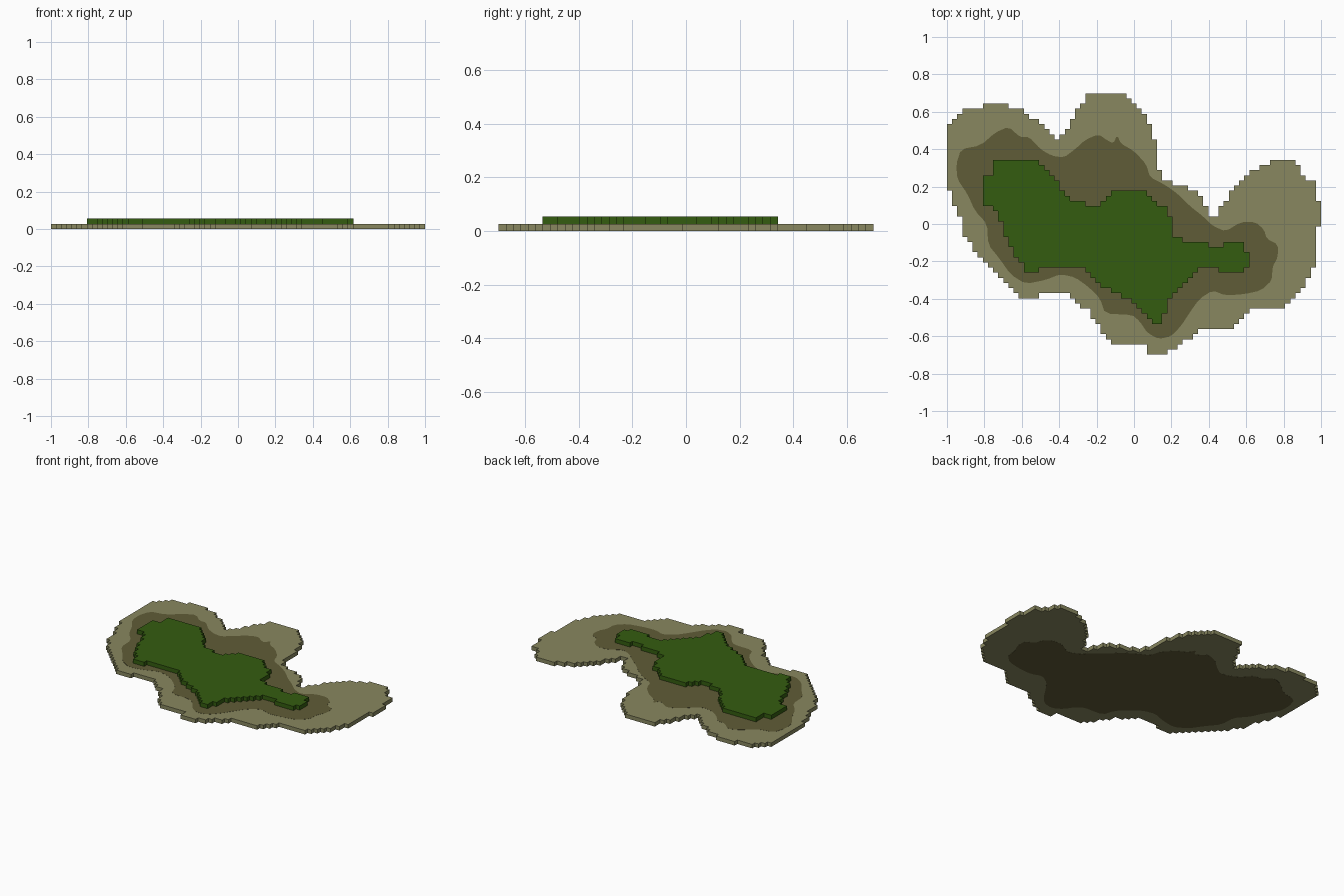
import bpy, bmesh, math

if "Cube" in bpy.data.objects:
    bpy.data.objects.remove(bpy.data.objects["Cube"], do_unlink=True)

CELL = 2 / 73                 # size of one terrain cell, also the layer height
NX, NY = 73, 51
X0, Y0 = -1.0, -NY * CELL / 2
SKIN = 0.0006                 # how far the mud plates stand proud of the shore


def material(name, rgb):
    m = bpy.data.materials.new(name)
    m.use_nodes = True
    m.diffuse_color = (*rgb, 1)
    bsdf = next(n for n in m.node_tree.nodes if n.type == 'BSDF_PRINCIPLED')
    bsdf.inputs["Base Color"].default_value = (*rgb, 1)
    bsdf.inputs["Roughness"].default_value = 0.9
    return m


SAND = material("khaki sand", (0.246, 0.242, 0.115))
MUD = material("dark mud", (0.117, 0.107, 0.038))
GRASS = material("grass green", (0.034, 0.107, 0.005))


def inside(x, y, poly):
    """Even-odd point in polygon test."""
    hit = False
    for (ax, ay), (bx, by) in zip(poly, poly[1:] + poly[:1]):
        if (ay > y) != (by > y) and x < ax + (y - ay) * (bx - ax) / (by - ay):
            hit = not hit
    return hit


def round_off(poly):
    """One corner-cutting pass."""
    out = []
    for (ax, ay), (bx, by) in zip(poly, poly[1:] + poly[:1]):
        out += [(ax * .8 + bx * .2, ay * .8 + by * .2),
                (ax * .2 + bx * .8, ay * .2 + by * .8)]
    return out


def finish(bm, name, mat, height):
    """Thicken the flat faces upwards and make the object."""
    ext = bmesh.ops.extrude_face_region(bm, geom=bm.faces[:], use_keep_orig=True)
    top = [v for v in ext["geom"] if isinstance(v, bmesh.types.BMVert)]
    bmesh.ops.translate(bm, verts=top, vec=(0, 0, height))
    bmesh.ops.recalc_face_normals(bm, faces=bm.faces[:])
    me = bpy.data.meshes.new(name)
    bm.to_mesh(me)
    bm.free()
    me.materials.append(mat)
    ob = bpy.data.objects.new(name, me)
    bpy.context.collection.objects.link(ob)
    return ob


def stepped_layer(name, poly, z, height, mat):
    """Layer made of whole grid cells, so its rim is stair-stepped."""
    bm = bmesh.new()
    verts = {}

    def corner(i, j):
        if (i, j) not in verts:
            verts[i, j] = bm.verts.new((X0 + i * CELL, Y0 + j * CELL, z))
        return verts[i, j]

    for i in range(NX):
        for j in range(NY):
            if inside(X0 + (i + .5) * CELL, Y0 + (j + .5) * CELL, poly):
                bm.faces.new([corner(i, j), corner(i + 1, j),
                              corner(i + 1, j + 1), corner(i, j + 1)])
    return finish(bm, name, mat, height)


def smooth_plate(name, poly, z, height, mat):
    bm = bmesh.new()
    bm.faces.new([bm.verts.new((x, y, z)) for x, y in poly])
    return finish(bm, name, mat, height)


# Outlines, clockwise from the left
shore = [(-1, .51), (-.96, .56), (-.89, .62), (-.81, .62), (-.8, .645), (-.69, .645),
         (-.68, .62), (-.61, .62), (-.53, .56), (-.43, .46), (-.4, .46), (-.35, .52),
         (-.34, .56), (-.29, .62), (-.24, .7), (-.06, .7), (-.03, .66), (.02, .64),
         (.07, .55), (.1, .48), (.13, .41), (.13, .31), (.16, .23), (.25, .21),
         (.31, .18), (.37, .14), (.38, .1), (.42, .04), (.44, .05), (.5, .14),
         (.52, .19), (.58, .25), (.64, .29), (.73, .33), (.87, .33), (.91, .26),
         (.97, .21), (.97, .11), (1, .11), (1, -.02), (.97, -.02), (.97, -.2),
         (.94, -.28), (.9, -.35), (.84, -.41), (.77, -.455), (.62, -.455), (.58, -.5),
         (.52, -.56), (.36, -.57), (.28, -.62), (.23, -.665), (.13, -.7), (.08, -.7),
         (.05, -.64), (-.12, -.64), (-.17, -.58), (-.25, -.46), (-.34, -.38),
         (-.5, -.38), (-.53, -.405), (-.58, -.405), (-.68, -.33), (-.74, -.25),
         (-.82, -.19), (-.86, -.12), (-.92, -.04), (-.93, .03), (-.96, .1), (-1, .22)]

mud = [(-.95, .32), (-.925, .4), (-.82, .42), (-.74, .49), (-.67, .52), (-.61, .465),
       (-.56, .465), (-.5, .4), (-.44, .365), (-.375, .355), (-.315, .4), (-.26, .45),
       (-.19, .48), (-.14, .445), (-.11, .432), (-.09, .475), (-.07, .43), (0, .39),
       (.065, .32), (.085, .25), (.165, .21), (.235, .16), (.3, .095), (.37, .04),
       (.42, -.01), (.49, -.04), (.57, .01), (.65, .01), (.695, -.03), (.71, -.08),
       (.77, -.11), (.768, -.18), (.74, -.23), (.738, -.3), (.68, -.355), (.59, -.375),
       (.49, -.382), (.42, -.355), (.35, -.4), (.3, -.47), (.255, -.54), (.2, -.6),
       (.13, -.615), (.07, -.58), (.03, -.52), (-.01, -.485), (-.155, -.48),
       (-.18, -.4), (-.245, -.335), (-.315, -.285), (-.395, -.268), (-.475, -.3),
       (-.58, -.32), (-.66, -.27), (-.715, -.19), (-.78, -.11), (-.785, 0),
       (-.85, .07), (-.89, .16), (-.945, .24)]

grass = [(-.82, .25), (-.77, .26), (-.74, .33), (-.5, .33), (-.47, .28), (-.4, .22),
         (-.36, .15), (-.31, .12), (-.24, .1), (-.18, .09), (-.15, .15), (-.11, .175),
         (.06, .175), (.1, .13), (.17, .09), (.21, .02), (.21, -.05), (.26, -.09),
         (.38, -.09), (.4, -.12), (.47, -.12), (.5, -.09), (.58, -.09), (.6, -.14),
         (.63, -.15), (.63, -.22), (.58, -.25), (.57, -.27), (.46, -.27), (.44, -.22),
         (.38, -.22), (.32, -.27), (.25, -.34), (.18, -.41), (.15, -.53), (.1, -.53),
         (.08, -.49), (.04, -.46), (-.02, -.4), (-.13, -.36), (-.2, -.3), (-.27, -.22),
         (-.5, -.22), (-.51, -.25), (-.58, -.25), (-.62, -.18), (-.68, -.09),
         (-.71, 0), (-.75, .09), (-.82, .1)]

# Sandy base slab with a stepped rim
stepped_layer("sand_base", shore, SKIN, CELL - 2 * SKIN, SAND)

# Mud patch shown on the upper and lower faces of the slab
mud = round_off(mud)
smooth_plate("mud_patch_top", mud, CELL - 2 * SKIN, 2 * SKIN, MUD)
smooth_plate("mud_patch_bottom", mud, 0, 2 * SKIN, MUD)

# Raised grass plateau
stepped_layer("grass_plateau", grass, CELL - SKIN, CELL + SKIN, GRASS)
